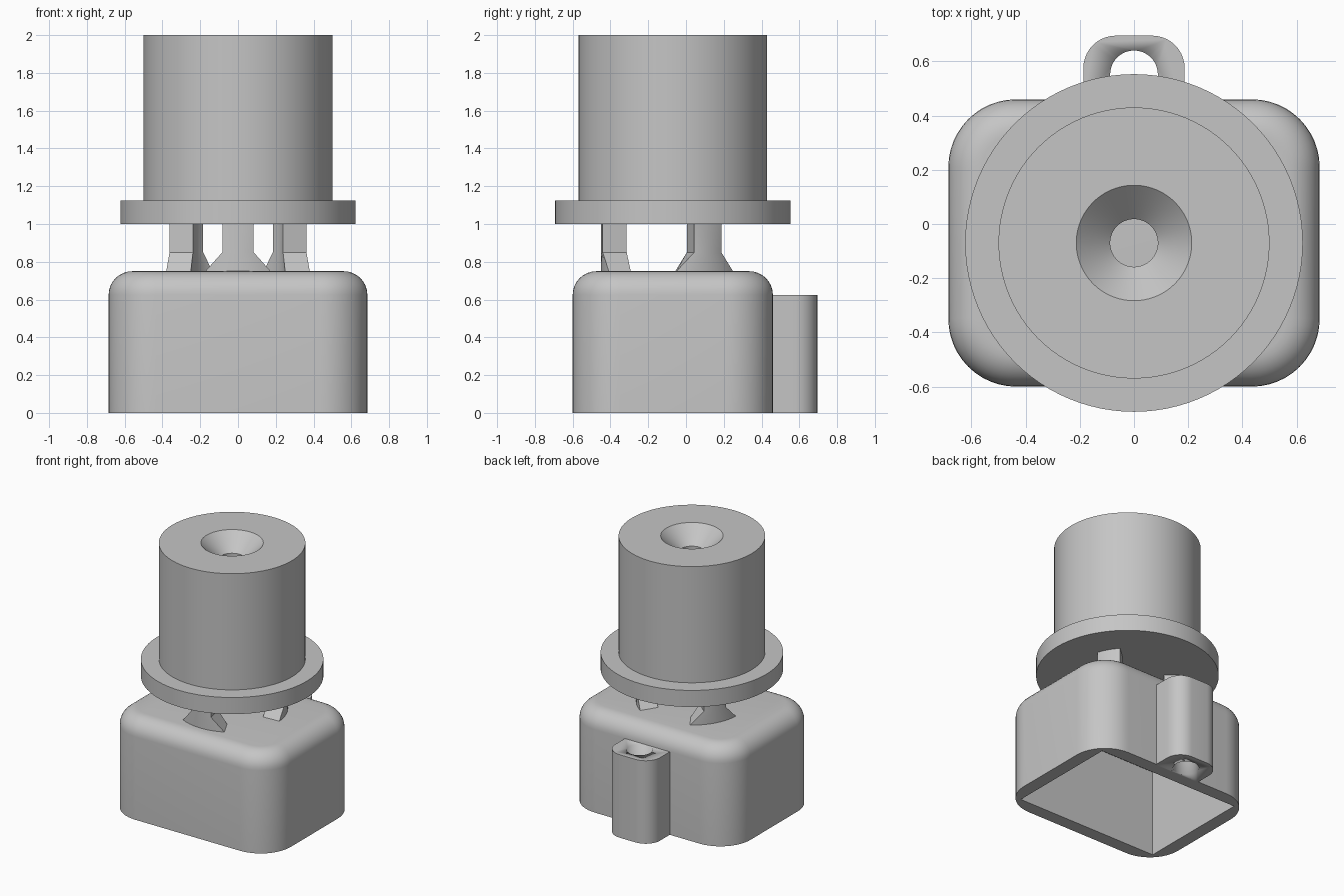
import bpy, bmesh, math

if "Cube" in bpy.data.objects:
    bpy.data.objects.remove(bpy.data.objects["Cube"])

AXIS_Y = -0.07  # centre of the round upper parts

grey = bpy.data.materials.new("light grey")
grey.diffuse_color = (0.56, 0.56, 0.56, 1)
grey.use_nodes = True
grey.node_tree.nodes["Principled BSDF"].inputs["Base Color"].default_value = grey.diffuse_color


def finish(name, bm, smooth=True):
    """Turn a bmesh into a named, shaded object."""
    bmesh.ops.recalc_face_normals(bm, faces=bm.faces)
    me = bpy.data.meshes.new(name)
    bm.to_mesh(me)
    bm.free()
    ob = bpy.data.objects.new(name, me)
    bpy.context.collection.objects.link(ob)
    me.materials.append(grey)
    if smooth:
        bpy.ops.object.select_all(action='DESELECT')
        ob.select_set(True)
        bpy.context.view_layer.objects.active = ob
        bpy.ops.object.shade_smooth_by_angle(angle=math.radians(30))
    return ob


def box(x0, x1, y0, y1, z0, z1):
    bm = bmesh.new()
    bmesh.ops.create_cube(bm, size=1)
    for v in bm.verts:
        v.co = ((x0 + x1) / 2 + v.co.x * (x1 - x0),
                (y0 + y1) / 2 + v.co.y * (y1 - y0),
                (z0 + z1) / 2 + v.co.z * (z1 - z0))
    return bm


def bevel(bm, edges, radius, segments):
    bmesh.ops.bevel(bm, geom=edges, offset=radius, offset_type='OFFSET',
                    segments=segments, profile=0.5, affect='EDGES')


def upright(e):
    a, b = e.verts
    return abs(a.co.z - b.co.z) > 0.1


def cut(ob, cutter):
    cutter.hide_render = True
    cutter.hide_viewport = True
    mod = ob.modifiers.new("cut", 'BOOLEAN')
    mod.operation = 'DIFFERENCE'
    mod.solver = 'EXACT'
    mod.object = cutter


# Hollow base with rounded corners and a rounded upper rim
bm = box(-0.685, 0.685, -0.6, 0.46, 0, 0.75)
bevel(bm, [e for e in bm.edges if upright(e)], 0.25, 12)
rim = [e for e in bm.edges if all(v.co.z > 0.74 for v in e.verts)]
bevel(bm, rim, 0.125, 8)
base = finish("base", bm)
cut(base, finish("base_cavity_cutter",
                 box(-0.587, 0.587, -0.502, 0.362, -0.1, 0.65), False))

# Mounting lug on the back with a vertical hole
bm = box(-0.187, 0.187, 0.45, 0.695, 0, 0.625)
bevel(bm, [e for e in bm.edges if upright(e) and e.verts[0].co.y > 0.6], 0.12, 10)
lug = finish("mounting_lug", bm)
bm = bmesh.new()
bmesh.ops.create_cone(bm, cap_ends=True, segments=48, radius1=0.088,
                      radius2=0.088, depth=1.0)
bmesh.ops.translate(bm, verts=bm.verts, vec=(0, 0.552, 0.3))
cut(lug, finish("lug_hole_cutter", bm))

# Flanged cylinder with a countersunk centre hole
profile = [(0.088, 1.0), (0.623, 1.0), (0.623, 1.125), (0.5, 1.125),
           (0.5, 2.0), (0.213, 2.0), (0.088, 1.88)]
SEG = 96
bm = bmesh.new()
rings = []
for i in range(SEG):
    a = 2 * math.pi * i / SEG
    rings.append([bm.verts.new((r * math.cos(a), AXIS_Y + r * math.sin(a), z))
                  for r, z in profile])
for i in range(SEG):
    p, q = rings[i], rings[(i + 1) % SEG]
    for k in range(len(profile)):
        n = (k + 1) % len(profile)
        bm.faces.new((p[k], q[k], q[n], p[n]))
finish("flanged_cylinder", bm)

# Three curved legs that flare out towards the base
LEVELS = [(0.74, 27.0), (0.75, 27.0), (0.85, 12.6), (1.005, 12.6)]
STEPS = 10
for name, middle in (("front_leg", -90), ("right_leg", 30), ("left_leg", 150)):
    bm = bmesh.new()
    loops = []
    for z, half in LEVELS:
        loop = []
        for r, sign in ((0.25, 1), (0.38, -1)):
            for s in range(STEPS + 1):
                a = math.radians(middle + sign * half * (2 * s / STEPS - 1))
                loop.append(bm.verts.new((r * math.cos(a),
                                          AXIS_Y + r * math.sin(a), z)))
        loops.append(loop)
    count = len(loops[0])
    for low, high in zip(loops, loops[1:]):
        for k in range(count):
            n = (k + 1) % count
            bm.faces.new((low[k], low[n], high[n], high[k]))
    bm.faces.new(loops[0])
    bm.faces.new(loops[-1])
    finish(name, bm)
